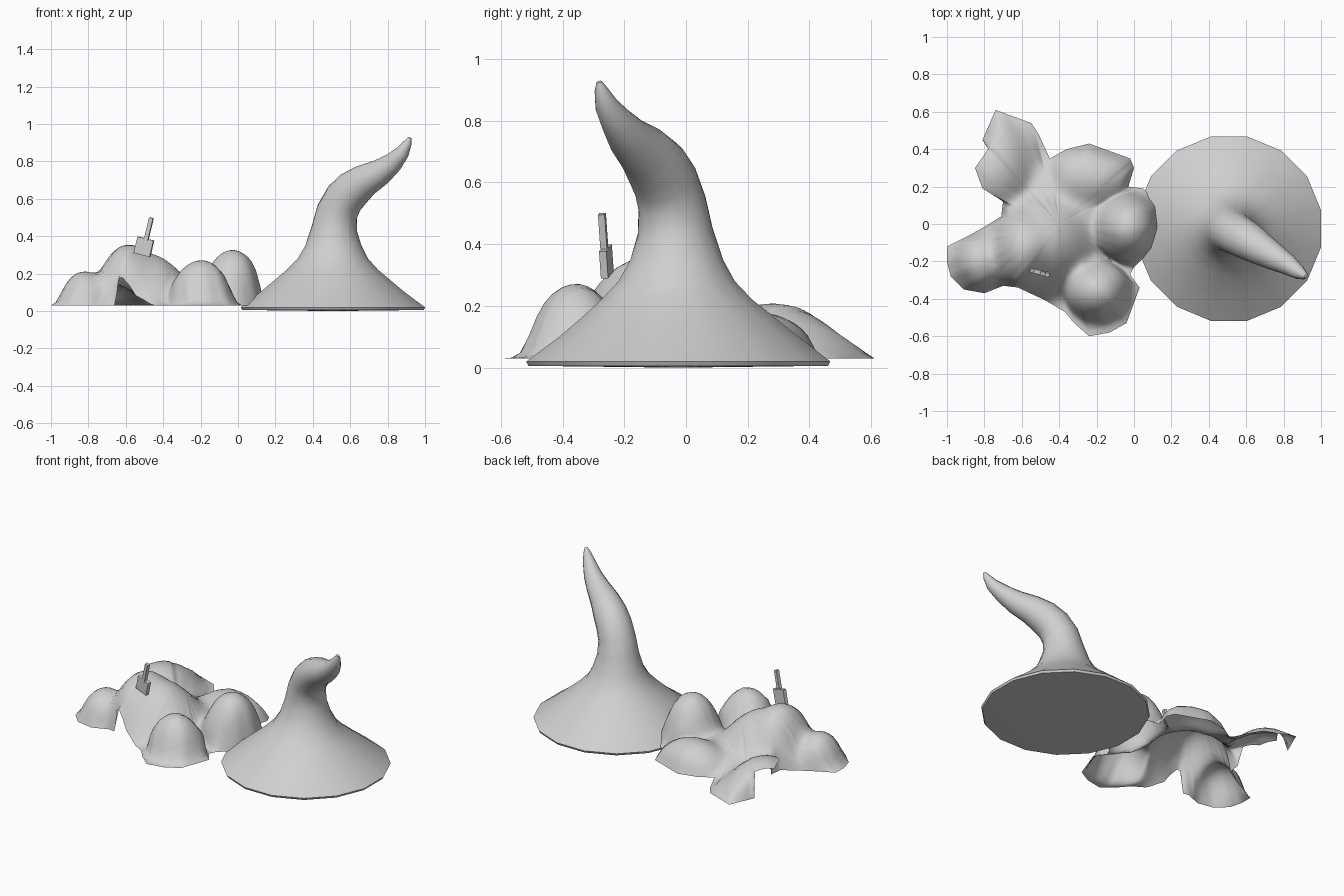
import bpy, bmesh, math
from mathutils import Vector, Matrix, Euler

cube = bpy.data.objects.get("Cube")
if cube:
    bpy.data.objects.remove(cube, do_unlink=True)

grey = bpy.data.materials.new("plain grey")
grey.use_nodes = True
tone = (0.63, 0.63, 0.63, 1)
grey.diffuse_color = tone
for node in grey.node_tree.nodes:
    if node.type == 'BSDF_PRINCIPLED':
        node.inputs["Base Color"].default_value = tone


def finish(bm, name, smooth_angle=None):
    """Turn a bmesh into a named, coloured object."""
    mesh = bpy.data.meshes.new(name)
    bm.to_mesh(mesh)
    bm.free()
    mesh.materials.append(grey)
    obj = bpy.data.objects.new(name, mesh)
    bpy.context.collection.objects.link(obj)
    if smooth_angle:
        bpy.ops.object.select_all(action='DESELECT')
        obj.select_set(True)
        bpy.context.view_layer.objects.active = obj
        bpy.ops.object.shade_smooth_by_angle(angle=math.radians(smooth_angle))
    return obj


def bridge(bm, lower, upper):
    """Join two closed rings of vertices with quads."""
    count = len(lower)
    for i in range(count):
        j = (i + 1) % count
        bm.faces.new((lower[i], lower[j], upper[j], upper[i]))


# Curved horn with a wide flared foot: centre and radius of each ring
def build_horn(sides=16):
    stations = [
        (.508, -.025, .006, .495), (.508, -.025, .02, .502), (.505, -.023, .1, .395),
        (.505, -.025, .17, .31), (.505, -.03, .22, .25), (.507, -.03, .28, .192),
        (.51, -.03, .35, .153), (.515, -.035, .44, .124), (.53, -.045, .53, .112),
        (.568, -.067, .602, .107), (.617, -.096, .653, .102), (.68, -.135, .7, .088),
        (.765, -.185, .745, .07), (.83, -.222, .795, .054), (.88, -.258, .85, .038),
        (.908, -.275, .9, .022), (.919, -.281, .926, .009)]
    centres = [Vector(s[:3]) for s in stations]
    up = Vector((0, 0, 1))
    bm = bmesh.new()
    rings = []
    for k, station in enumerate(stations):
        # the foot stays level, the horn follows its path
        tangent = up
        if k > 6:
            tangent = centres[min(k + 1, len(centres) - 1)] - centres[k - 1]
        turn = up.rotation_difference(tangent)
        ring = []
        for i in range(sides):
            a = math.tau * (i + .5) / sides
            spoke = Vector((math.cos(a), math.sin(a), 0)) * station[3]
            ring.append(bm.verts.new(centres[k] + turn @ spoke))
        rings.append(ring)
    for lower, upper in zip(rings, rings[1:]):
        bridge(bm, lower, upper)
    # the underside sags slightly to touch the floor
    low = bm.verts.new((centres[0].x, centres[0].y, 0))
    for i, vert in enumerate(rings[0]):
        bm.faces.new((low, rings[0][(i + 1) % sides], vert))
    bm.faces.new(rings[-1])
    bmesh.ops.recalc_face_normals(bm, faces=bm.faces)
    return finish(bm, "curved_horn", 50)


# Mounds merged into one thin sheet: x, y, x radius, y radius, height, and
# a power that is low for a steep dome and high for a gentle slope
mounds = [
    (-.6, -.14, .17, .24, .315, .6), (-.5, -.1, .34, .32, .28, 1.2),
    (-.82, -.2, .14, .16, .185, .55), (-.195, -.355, .18, .165, .245, .55),
    (-.03, -.02, .18, .19, .3, .58), (-.75, .28, .26, .32, .18, 1.25),
    (-.23, .25, .25, .19, .15, .8), (-.38, .03, .36, .32, .11, .8)]

# Ragged outline of the sheet, seen from above
outline = [
    (-.74, .61), (-.55, .54), (-.51, .48), (-.45, .35), (-.36, .4), (-.24, .43),
    (-.02, .35), (0, .3), (-.03, .2), (.05, .19), (.13, .1), (.14, -.02),
    (.1, -.13), (0, -.23), (-.02, -.27), (.03, -.34), (-.04, -.53), (-.13, -.58),
    (-.24, -.6), (-.32, -.53), (-.37, -.47), (-.47, -.41), (-.62, -.34),
    (-.7, -.33), (-.8, -.37), (-.91, -.35), (-.98, -.28), (-1, -.2), (-1, -.12),
    (-.88, -.06), (-.79, -.01), (-.71, .04), (-.7, .12), (-.81, .19),
    (-.85, .3), (-.78, .4), (-.81, .45)]


def mound_height(x, y):
    """Soft union of all the mounds."""
    total = 0
    for cx, cy, rx, ry, h, power in mounds:
        d = ((x - cx) / rx) ** 2 + ((y - cy) / ry) ** 2
        total += (h * max(0, 1 - d) ** power) ** 6
    return total ** (1 / 6)


def is_open_rim(edge):
    """The sheet stays lifted along the outer spur and below the marker."""
    spur = edge.x < -.72 and .13 < edge.y < .44
    hollow = -.64 < edge.x < -.45 and edge.y < -.3
    return spur or hollow


def build_mounds(ring_count=24, splits=4):
    centre = Vector((-.4, 0))
    border = []
    for i, point in enumerate(outline):
        start, end = Vector(point), Vector(outline[(i + 1) % len(outline)])
        border += [start.lerp(end, s / splits) for s in range(splits)]
    bm = bmesh.new()
    rings = []
    for r in range(1, ring_count + 1):
        t = r / ring_count
        skirt = min(1, (1 - t) / .07) ** .5
        ring = []
        for edge in border:
            x, y = centre.lerp(edge, t)
            lift = 1 if is_open_rim(edge) else skirt
            ring.append(bm.verts.new((x, y, .03 + lift * mound_height(x, y))))
        rings.append(ring)
    for inner, outer in zip(rings, rings[1:]):
        bridge(bm, inner, outer)
    middle = bm.verts.new((*centre, .03 + mound_height(*centre)))
    first = rings[0]
    for i, vert in enumerate(first):
        bm.faces.new((middle, first[(i + 1) % len(first)], vert))
    # ease the creases where mounds meet
    inside = [v for v in bm.verts if not v.is_boundary]
    for _ in range(4):
        bmesh.ops.smooth_vert(bm, verts=inside, factor=.4,
                              use_axis_x=False, use_axis_y=False, use_axis_z=True)
    bm.normal_update()
    bmesh.ops.reverse_faces(bm, faces=[f for f in bm.faces if f.normal.z < 0])
    return finish(bm, "mound_sheet", 80)


# Small marker stuck in the tallest mound: a square plate and a thin post
def build_box(name, centre, size, tilt):
    bm = bmesh.new()
    bmesh.ops.create_cube(bm, size=1)
    place = Matrix.Translation(centre) @ tilt.to_matrix().to_4x4()
    bm.transform(place @ Matrix.Diagonal((*size, 1)))
    return finish(bm, name)


build_horn()
build_mounds()
lean = Euler((math.radians(1), math.radians(14), math.radians(-12)))
build_box("marker_plate", (-.503, -.258, .344), (.09, .024, .09), lean)
build_box("marker_post", (-.478, -.268, .435), (.022, .022, .13), lean)
